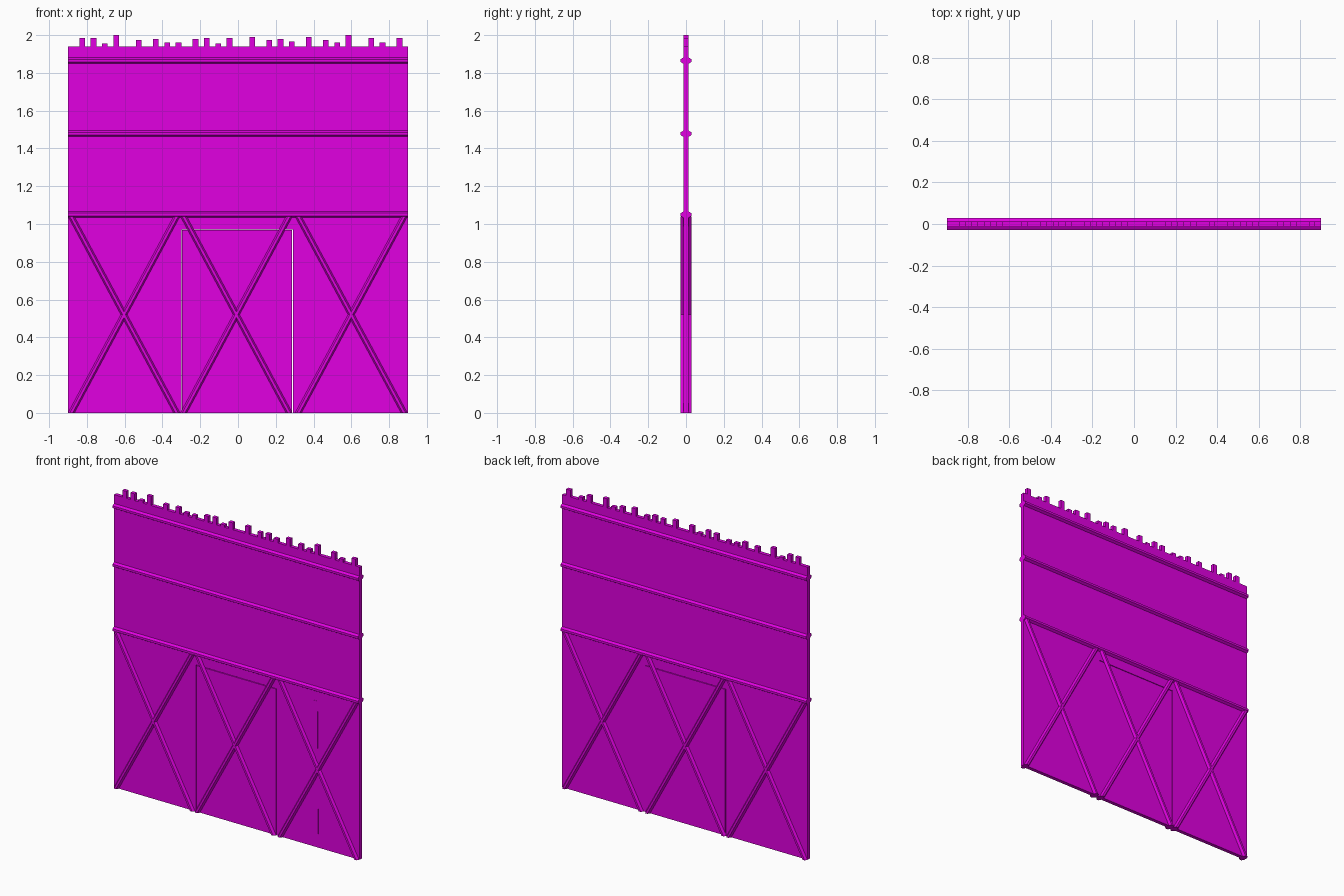
import bpy, bmesh
from mathutils import Vector

if "Cube" in bpy.data.objects:
    bpy.data.objects.remove(bpy.data.objects["Cube"])

mat = bpy.data.materials.new("magenta_paint")
mat.diffuse_color = (0.75, 0.0, 0.75, 1)
mat.use_nodes = True
mat.node_tree.nodes["Principled BSDF"].inputs["Base Color"].default_value = mat.diffuse_color


def prism(name, section, sweep):
    """Extrude a closed section (list of 3D points) along a sweep vector."""
    bm = bmesh.new()
    face = bm.faces.new([bm.verts.new(p) for p in section])
    new = bmesh.ops.extrude_face_region(bm, geom=[face])["geom"]
    bmesh.ops.translate(bm, vec=Vector(sweep),
                        verts=[v for v in new if isinstance(v, bmesh.types.BMVert)])
    bmesh.ops.recalc_face_normals(bm, faces=bm.faces)
    me = bpy.data.meshes.new(name)
    bm.to_mesh(me)
    bm.free()
    me.materials.append(mat)
    ob = bpy.data.objects.new(name, me)
    bpy.context.collection.objects.link(ob)
    return ob


T = 0.012        # half thickness of the plank wall
PLANK = 0.03     # plank width
TOP = 1.94

# taller planks: index -> height
tall = {2: 1.985, 4: 1.985, 6: 1.955, 8: 2.0, 12: 1.975, 15: 1.98, 17: 1.96,
        19: 1.96, 22: 1.98, 24: 1.985, 26: 1.955, 28: 1.985, 32: 1.99,
        35: 1.975, 37: 1.98, 39: 1.965, 42: 1.99, 45: 1.975, 47: 1.96,
        49: 2.0, 53: 1.985, 55: 1.96, 58: 1.985}

# wall outline with gate opening and jagged plank tops
outline = [(-0.9, 0), (-0.3, 0), (-0.3, 0.972), (0.29, 0.972), (0.29, 0), (0.9, 0), (0.9, TOP)]
for i in sorted(tall, reverse=True):
    x, h = -0.9 + PLANK * i, tall[i]
    outline += [(x + PLANK, TOP), (x + PLANK, h), (x, h), (x, TOP)]
outline.append((-0.9, TOP))
prism("plank_wall", [(x, -T, z) for x, z in outline], (0, 2 * T, 0))

# gate leaf, with a hairline gap around it
gate = [(-0.296, 0), (0.287, 0), (0.287, 0.968), (-0.296, 0.968)]
prism("gate_leaf", [(x, -T, z) for x, z in gate], (0, 2 * T, 0))

# warped plank standing slightly proud on the front
warp = [(0.594, 0.09), (0.598, 0.09), (0.593, 0.97), (0.568, 0.97)]
prism("warped_plank", [(x, -T - 0.002, z) for x, z in warp], (0, 0.004, 0))


def pole(half_y, half_w):
    """Flattened octagon, used as pole cross-section: (y, w) pairs."""
    a, b = half_y * 0.5, half_w * 0.45
    return [(half_y, b), (a, half_w), (-a, half_w), (-half_y, b),
            (-half_y, -b), (-a, -half_w), (a, -half_w), (half_y, -b)]


# horizontal rails
for i, z in enumerate((1.05, 1.478, 1.865)):
    prism(f"rail_{i}", [(-0.9, y, z + w) for y, w in pole(0.029, 0.016)], (1.8, 0, 0))

# crossed braces in three bays
for i, (x0, x1) in enumerate(((-0.9, -0.307), (-0.305, 0.288), (0.302, 0.897))):
    a, b = x0 + 0.017, x1 - 0.017
    for tag, s, e in (("rising", a, b), ("falling", b, a)):
        prism(f"brace_{tag}_{i}", [(s + w, y, 0) for y, w in pole(0.029, 0.017)],
              (e - s, 0, 1.04))
